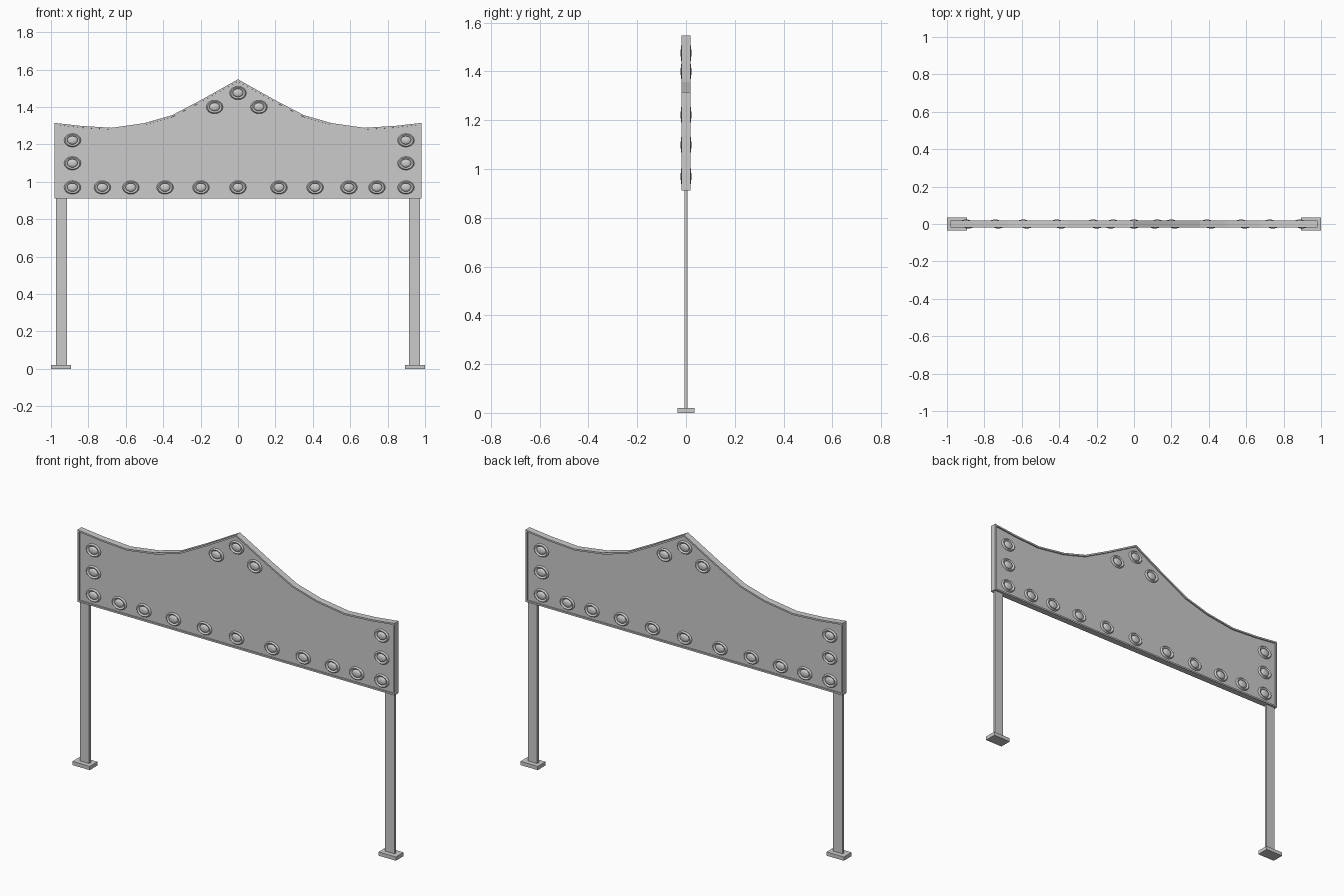
import bpy, bmesh, math
from mathutils import Matrix

if "Cube" in bpy.data.objects:
    bpy.data.objects.remove(bpy.data.objects["Cube"])

HALF_T = 0.018   # half thickness of the sign rim
RECESS = 0.007   # depth of the sunken faces


def finish(bm, name, smooth=False):
    bmesh.ops.recalc_face_normals(bm, faces=bm.faces)
    me = bpy.data.meshes.new(name)
    bm.to_mesh(me)
    bm.free()
    ob = bpy.data.objects.new(name, me)
    bpy.context.collection.objects.link(ob)
    if smooth:
        bpy.ops.object.select_all(action='DESELECT')
        ob.select_set(True)
        bpy.context.view_layer.objects.active = ob
        bpy.ops.object.shade_smooth_by_angle(angle=math.radians(50))
    return ob


def box(name, x0, x1, y, z0, z1):
    bm = bmesh.new()
    bmesh.ops.create_cube(bm, size=1)
    bm.transform(Matrix.Translation(((x0 + x1) / 2, 0, (z0 + z1) / 2))
                 @ Matrix.Diagonal((x1 - x0, 2 * y, z1 - z0, 1)))
    return finish(bm, name)


# Sign panel: swept crest outline, extruded, with a thin raised rim on both faces
crest = [(0.98, 1.315), (0.84, 1.299), (0.675, 1.289), (0.5, 1.314),
         (0.353, 1.356), (0.198, 1.437)]
outline = ([(-0.98, 0.912), (0.98, 0.912)] + crest + [(0, 1.548)]
           + [(-x, z) for x, z in reversed(crest)])
bm = bmesh.new()
front = bm.faces.new([bm.verts.new((x, -HALF_T, z)) for x, z in outline])
ext = bmesh.ops.extrude_face_region(bm, geom=[front], use_keep_orig=True)
bmesh.ops.translate(bm, verts=[v for v in ext['geom'] if isinstance(v, bmesh.types.BMVert)],
                    vec=(0, 2 * HALF_T, 0))
bmesh.ops.recalc_face_normals(bm, faces=bm.faces)
for face in [f for f in bm.faces if len(f.verts) > 4]:
    sign = 1 if face.normal.y < 0 else -1
    for thickness in (0.009, 0.0003):
        bmesh.ops.inset_region(bm, faces=[face], thickness=thickness, use_even_offset=True)
    bmesh.ops.translate(bm, verts=face.verts[:], vec=(0, sign * RECESS, 0))
finish(bm, "sign_panel")

# Lamps: oval bezel ring with a domed bulb, lathed; the back is the front turned around
profile = [(1.0, 0.0), (0.97, 0.005), (0.86, 0.009), (0.72, 0.007), (0.62, 0.002),
           (0.58, 0.006), (0.45, 0.010), (0.24, 0.012)]
SEG = 16
bottom_x = [-0.885, -0.725, -0.573, -0.39, -0.198, 0, 0.219, 0.412, 0.593, 0.743, 0.898]
spots = [(x, 0.97) for x in bottom_x]
spots += [(x, z) for x in (-0.885, 0.898) for z in (1.099, 1.222)]
spots += [(0, 1.475), (-0.125, 1.4), (0.112, 1.4)]


def lamp(bm, cx, cz, side):
    rings = []
    for r, h in profile:
        ring = []
        for i in range(SEG):
            a = 2 * math.pi * i / SEG
            x = cx + 0.045 * r * math.cos(a)
            y = -(HALF_T - RECESS + h)
            ring.append(bm.verts.new((side * x, side * y, cz + 0.036 * r * math.sin(a))))
        rings.append(ring)
    for a, b in zip(rings, rings[1:]):
        for i in range(SEG):
            j = (i + 1) % SEG
            bm.faces.new((a[i], a[j], b[j], b[i]))
    bm.faces.new(rings[-1])
    bm.faces.new(rings[0][::-1])


for name, side in (("front_lamps", 1), ("back_lamps", -1)):
    bm = bmesh.new()
    for cx, cz in spots:
        lamp(bm, cx, cz, side)
    finish(bm, name, smooth=True)

# Legs and foot plates
for name, s in (("left", -1), ("right", 1)):
    x0, x1 = sorted((s * 0.915, s * 0.972))
    box(name + "_leg", x0, x1, 0.007, 0.02, 0.93)
    x0, x1 = sorted((s * 0.893, s * 1.0))
    box(name + "_foot", x0, x1, 0.034, 0, 0.021)
